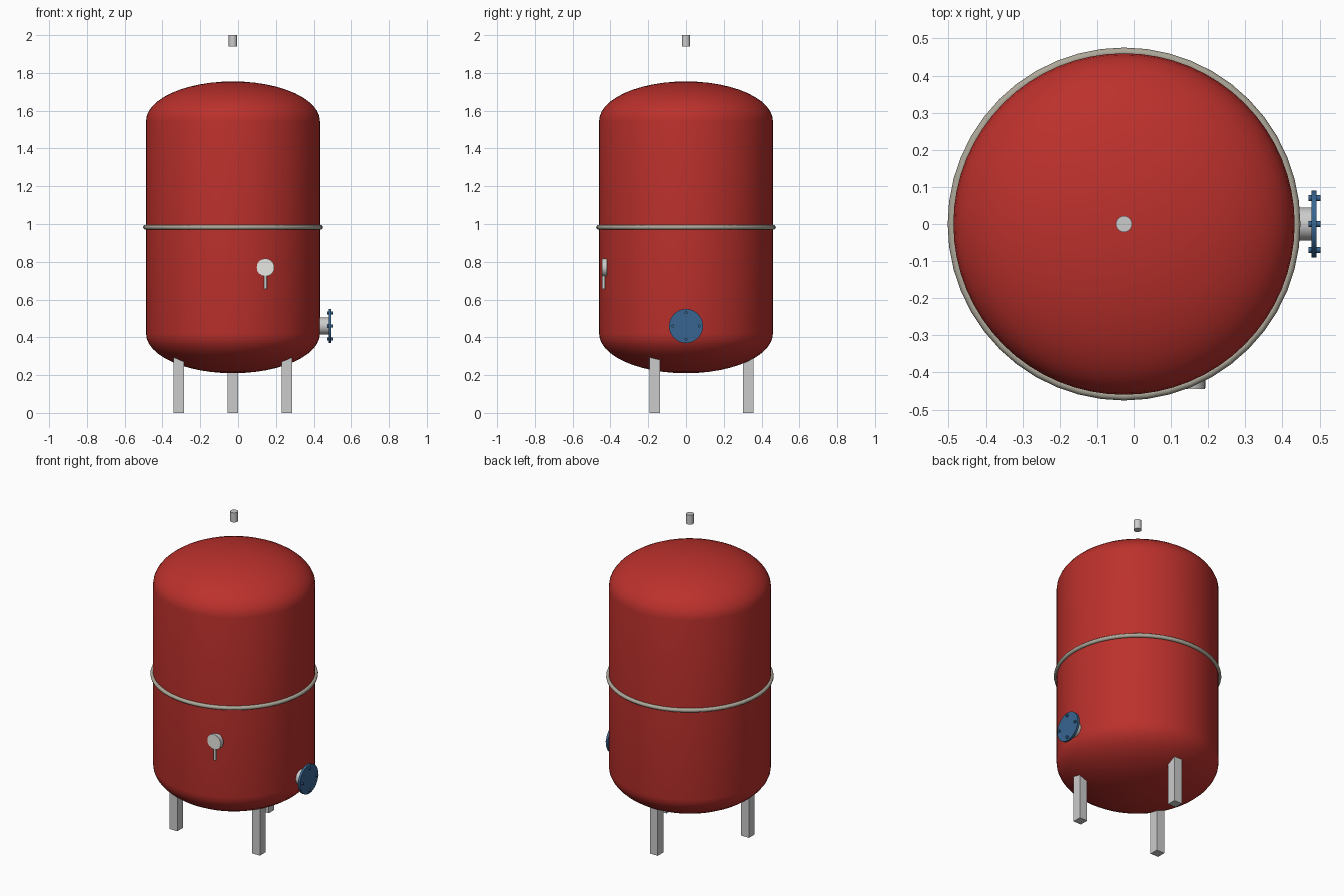
import bpy, math
from math import sin, cos, pi

if "Cube" in bpy.data.objects:
    bpy.data.objects.remove(bpy.data.objects["Cube"])

CX = -0.027          # tank axis
R = 0.46             # tank radius


def material(name, rgb):
    m = bpy.data.materials.new(name)
    m.diffuse_color = (*rgb, 1)
    m.use_nodes = True
    m.node_tree.nodes["Principled BSDF"].inputs["Base Color"].default_value = m.diffuse_color
    return m


RED = material("red_paint", (0.50, 0.03, 0.025))
BLUE = material("blue_paint", (0.04, 0.13, 0.28))
WHITE = material("dial_white", (0.8, 0.8, 0.76))
BEIGE = material("band_beige", (0.42, 0.39, 0.32))


def finish(name, mat=None, smooth=True):
    o = bpy.context.object
    o.name = name
    if mat:
        o.data.materials.append(mat)
    if smooth:
        bpy.ops.object.shade_smooth_by_angle(angle=math.radians(35))
    return o


def rod(name, a, b, axis, u, v, r, mat=None, n=32):
    """Cylinder from a to b along an axis; u, v are the other two coordinates in order."""
    mid = (a + b) / 2
    loc, rot = {"x": ((mid, u, v), (0, pi / 2, 0)),
                "y": ((u, mid, v), (pi / 2, 0, 0)),
                "z": ((u, v, mid), (0, 0, 0))}[axis]
    bpy.ops.mesh.primitive_cylinder_add(vertices=n, radius=r, depth=abs(b - a),
                                        location=loc, rotation=rot)
    return finish(name, mat)


def box(name, loc, size):
    bpy.ops.mesh.primitive_cube_add(size=1, location=loc)
    bpy.context.object.scale = size
    bpy.ops.object.transform_apply(location=False, rotation=False, scale=True)
    return finish(name, smooth=False)


# Tank shell: lathed profile with elliptical heads
Z0, Z1, H, N, K = 0.42, 1.545, 0.21, 64, 12
prof = [(R * sin(i * pi / 2 / K), Z0 - H * cos(i * pi / 2 / K)) for i in range(1, K + 1)]
prof += [(r, Z0 + Z1 - z) for r, z in reversed(prof)]
verts = [(r * cos(2 * pi * j / N), r * sin(2 * pi * j / N), z) for r, z in prof for j in range(N)]
faces = [(i * N + j, i * N + (j + 1) % N, (i + 1) * N + (j + 1) % N, (i + 1) * N + j)
         for i in range(len(prof) - 1) for j in range(N)]
bottom, top = len(verts), len(verts) + 1
verts += [(0, 0, Z0 - H), (0, 0, Z1 + H)]
last = (len(prof) - 1) * N
for j in range(N):
    k = (j + 1) % N
    faces += [(bottom, k, j), (top, last + j, last + k)]
mesh = bpy.data.meshes.new("tank_shell")
mesh.from_pydata(verts, [], faces)
tank = bpy.data.objects.new("tank_shell", mesh)
tank.location.x = CX
bpy.context.collection.objects.link(tank)
bpy.context.view_layer.objects.active = tank
tank.select_set(True)
finish("tank_shell", RED)

# Clamp band round the middle
bpy.ops.mesh.primitive_torus_add(major_segments=48, minor_segments=12, major_radius=0.463,
                                 minor_radius=0.0125, location=(CX, 0, 0.983))
finish("clamp_band", BEIGE)

# Three square legs
for i, deg in enumerate((90, 210, 330)):
    a = math.radians(deg)
    box(f"leg_{i + 1}", (CX + 0.33 * cos(a), 0.33 * sin(a), 0.15), (0.055, 0.055, 0.30))

# Air valve above the tank
rod("air_valve", 1.94, 2.0, "z", CX, 0, 0.022)

# Pressure gauge with dial and stem
rod("gauge_body", -0.442, -0.418, "y", 0.145, 0.77, 0.047)
rod("gauge_dial", -0.445, -0.442, "y", 0.145, 0.77, 0.046, WHITE)
rod("gauge_stem", 0.655, 0.74, "z", 0.145, -0.436, 0.008, n=16)

# Side outlet: pipe, flange and four bolts
rod("outlet_pipe", 0.38, 0.48, "x", 0, 0.46, 0.045)
rod("outlet_flange", 0.478, 0.492, "x", 0, 0.46, 0.09, BLUE, 48)
for i in range(4):
    a = i * pi / 2
    rod(f"flange_bolt_{i + 1}", 0.47, 0.502, "x", 0.07 * cos(a), 0.46 + 0.07 * sin(a),
        0.008, BLUE, 12)
